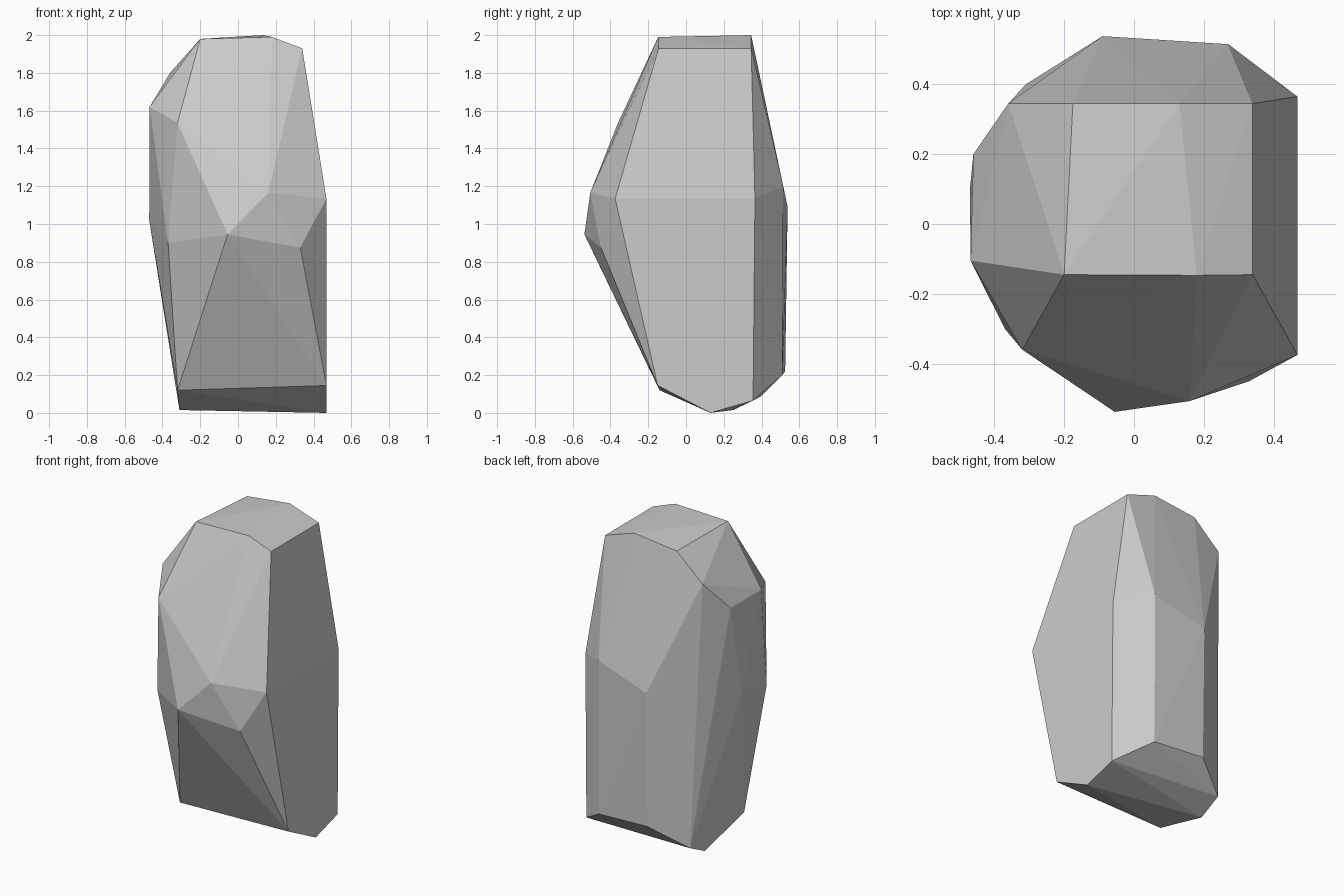
import bpy, bmesh

# Corner points of the faceted stone, grouped by level
crown = [(-.20, -.145, 1.98), (.18, -.147, 1.99), (.34, -.145, 1.93),
         (.34, .345, 1.93), (.13, .345, 2.0), (-.175, .345, 1.965)]
shoulder = [(-.36, .345, 1.80), (-.46, .20, 1.615), (-.468, -.105, 1.62), (-.32, -.36, 1.535)]
waist = [(.16, -.507, 1.165), (-.055, -.538, .945), (.33, -.45, .875), (-.37, -.30, .90),
         (-.47, .10, 1.02), (-.09, .538, 1.09), (.27, .515, 1.20)]
base = [(-.32, -.14, .12), (-.31, .25, .015), (-.31, .40, .09),
        (-.09, .525, .22), (.27, .51, .20)]
# Flat right-hand side, given as (y, z)
side = [(.468, y, z) for y, z in
        [(-.375, 1.135), (-.15, .145), (.13, 0), (.355, .065), (.365, 1.135)]]

# Wrap the corners in a convex hull
bm = bmesh.new()
for p in crown + shoulder + waist + base + side:
    bm.verts.new(p)
bmesh.ops.convex_hull(bm, input=bm.verts[:])
bmesh.ops.delete(bm, geom=[v for v in bm.verts if not v.link_faces], context='VERTS')
bmesh.ops.recalc_face_normals(bm, faces=bm.faces[:])

mesh = bpy.data.meshes.new("stone")
bm.to_mesh(mesh)
bm.free()
bpy.context.collection.objects.link(bpy.data.objects.new("stone", mesh))
